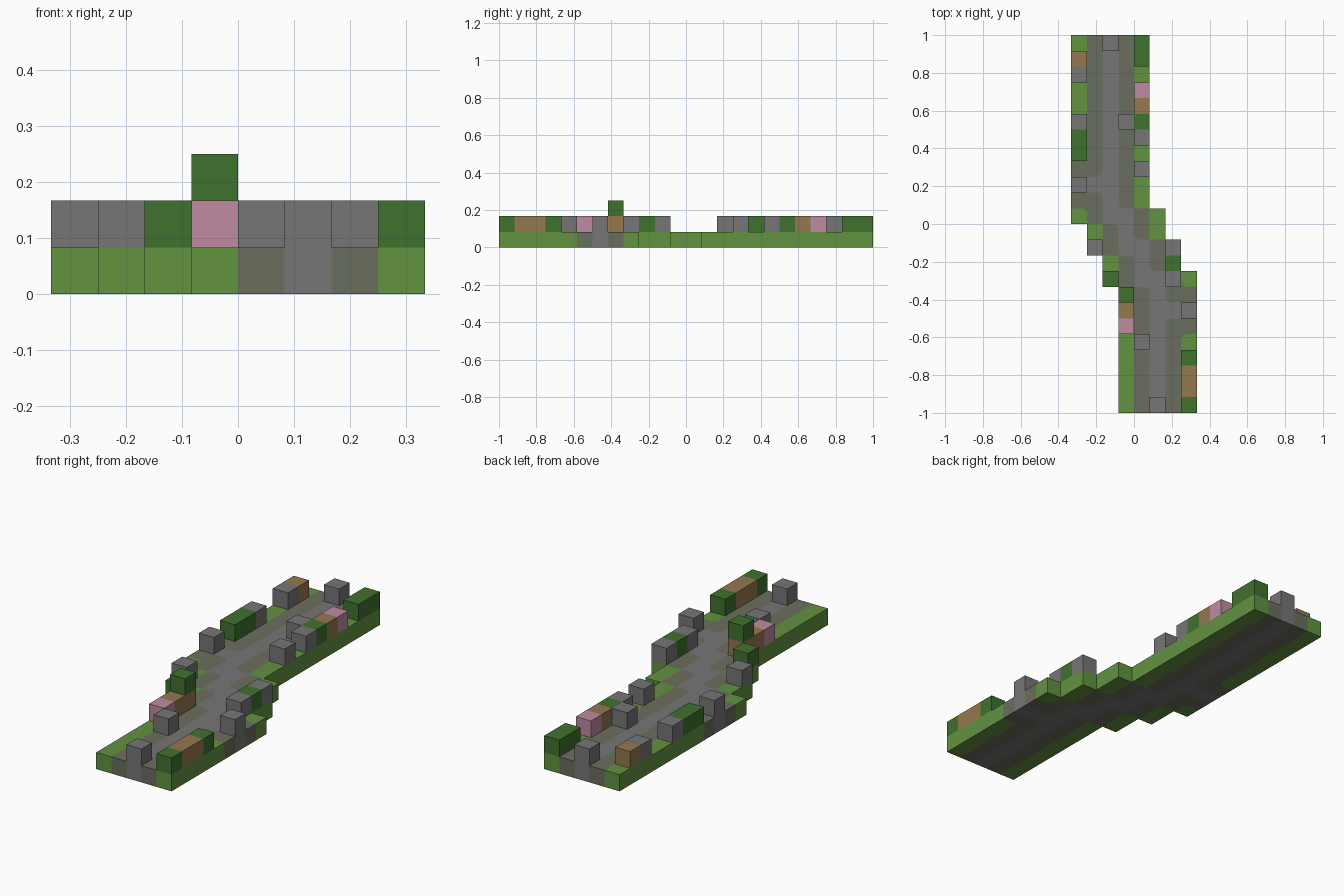
import bpy, bmesh

cube = bpy.data.objects.get("Cube")
if cube:
    bpy.data.objects.remove(cube, do_unlink=True)

C = 1 / 12          # grid cell size
COLS, ROWS = 8, 24
CUT = 0.25          # corner trim, as a share of a cell


def material(name, rgb):
    lin = [((c / 255 + 0.055) / 1.055) ** 2.4 for c in rgb] + [1]
    m = bpy.data.materials.new(name)
    m.use_nodes = True
    m.diffuse_color = lin
    m.node_tree.nodes["Principled BSDF"].inputs["Base Color"].default_value = lin
    return m


GRASS = material("grass_green", (98, 146, 64))
EDGE = material("mossy_gravel", (106, 110, 93))
STONE = material("stone_grey", (118, 118, 118))
BUSH = material("bush_green", (64, 113, 45))
WOOD = material("wood_brown", (148, 120, 77))
PINK = material("blossom_pink", (191, 139, 161))
GROUND = [GRASS, EDGE, STONE]


def row_span(r):
    """First and last column of a ground row; the strip steps sideways in the middle."""
    left = 0 if r >= 12 else 1 if r >= 10 else 2 if r >= 8 else 3
    right = 4 if r >= 13 else 5 if r >= 11 else 6 if r >= 9 else 7
    return left, right


def ground(c, r):
    """Grass outside, gravel next, stone in the middle, with two side paths."""
    if not 0 <= r < ROWS:
        return None
    left, right = row_span(r)
    if not left <= c <= right:
        return None
    for centre, cols in ((14, (0, 1)), (6, (6, 7))):
        if c in cols and abs(r - centre) <= 1:
            return 2 if r == centre else 1
    return min(c - left, right - c, 2)


def pos(c, r, level):
    return ((c - COLS / 2) * C, (r - ROWS / 2) * C, level * C)


# Ground slab: coloured cells with trimmed corners where a colour turns
bm = bmesh.new()


def face(points, level, mat):
    f = bm.faces.new([bm.verts.new(pos(x, y, level)) for x, y in points])
    f.material_index = mat
    if level == 0:
        f.normal_flip()


CORNERS = ((-1, -1), (1, -1), (1, 1), (-1, 1))
for r in range(ROWS):
    for c in range(COLS):
        mat = ground(c, r)
        if mat is None:
            continue
        outline, trims = [], []
        for k, (dx, dy) in enumerate(CORNERS):
            x, y = c + (dx + 1) / 2, r + (dy + 1) / 2
            around = {ground(c + dx, r), ground(c, r + dy), ground(c + dx, r + dy)}
            other = around.pop()
            if around or other is None or other == mat:
                outline.append((x, y))
                continue
            along_x, along_y = (x - dx * CUT, y), (x, y - dy * CUT)
            pair = [along_y, along_x] if k % 2 == 0 else [along_x, along_y]
            if k % 2 == 0:
                pair = [along_y, along_x]
            outline += pair
            trims.append(([pair[0], (x, y), pair[1]], other))
        for level in (0, 1):
            face(outline, level, mat)
            for points, other in trims:
                face(points, level, other)
        # outer walls
        for k in range(4):
            (ax, ay), (bx, by) = CORNERS[k], CORNERS[(k + 1) % 4]
            if ground(c + (ax + bx) // 2, r + (ay + by) // 2) is not None:
                continue
            a = (c + (ax + 1) / 2, r + (ay + 1) / 2)
            b = (c + (bx + 1) / 2, r + (by + 1) / 2)
            corners = (pos(*a, 0), pos(*b, 0), pos(*b, 1), pos(*a, 1))
            f = bm.faces.new([bm.verts.new(p) for p in corners])
            f.material_index = mat
bmesh.ops.remove_doubles(bm, verts=bm.verts, dist=1e-5)
mesh = bpy.data.meshes.new("ground_path")
bm.to_mesh(mesh)
bm.free()
for m in GROUND:
    mesh.materials.append(m)
bpy.context.collection.objects.link(bpy.data.objects.new("ground_path", mesh))


def block(name, mat, c, r, length=1, level=1):
    """Block of one cell, or several cells long in y, standing on the given level."""
    x, y, z = pos(c + 0.5, r + length / 2, level + 0.5)
    bpy.ops.mesh.primitive_cube_add(size=C, location=(x, y, z))
    ob = bpy.context.object
    ob.name = name
    ob.scale.y = length
    ob.data.materials.append(mat)


# Loose stones along the path
for c, r in ((0, 21), (0, 18), (0, 14), (2, 23), (3, 18), (4, 17), (4, 15), (1, 10),
             (6, 10), (6, 8), (7, 6), (4, 4), (5, 0)):
    block("stone_block", STONE, c, r)

# Bushes
for c, r, length in ((0, 16, 2), (4, 22, 2), (4, 18, 1), (6, 9, 1), (2, 8, 1),
                     (7, 3, 1), (7, 0, 1)):
    block("bush", BUSH, c, r, length)

# Logs, with a tree crown on one
for c, r, length in ((0, 22, 1), (4, 19, 1), (3, 6, 2), (7, 1, 2)):
    block("log", WOOD, c, r, length)
block("tree_crown", BUSH, 3, 7, level=2)

# Flowers
for c, r in ((4, 20), (3, 5)):
    block("flower", PINK, c, r)
